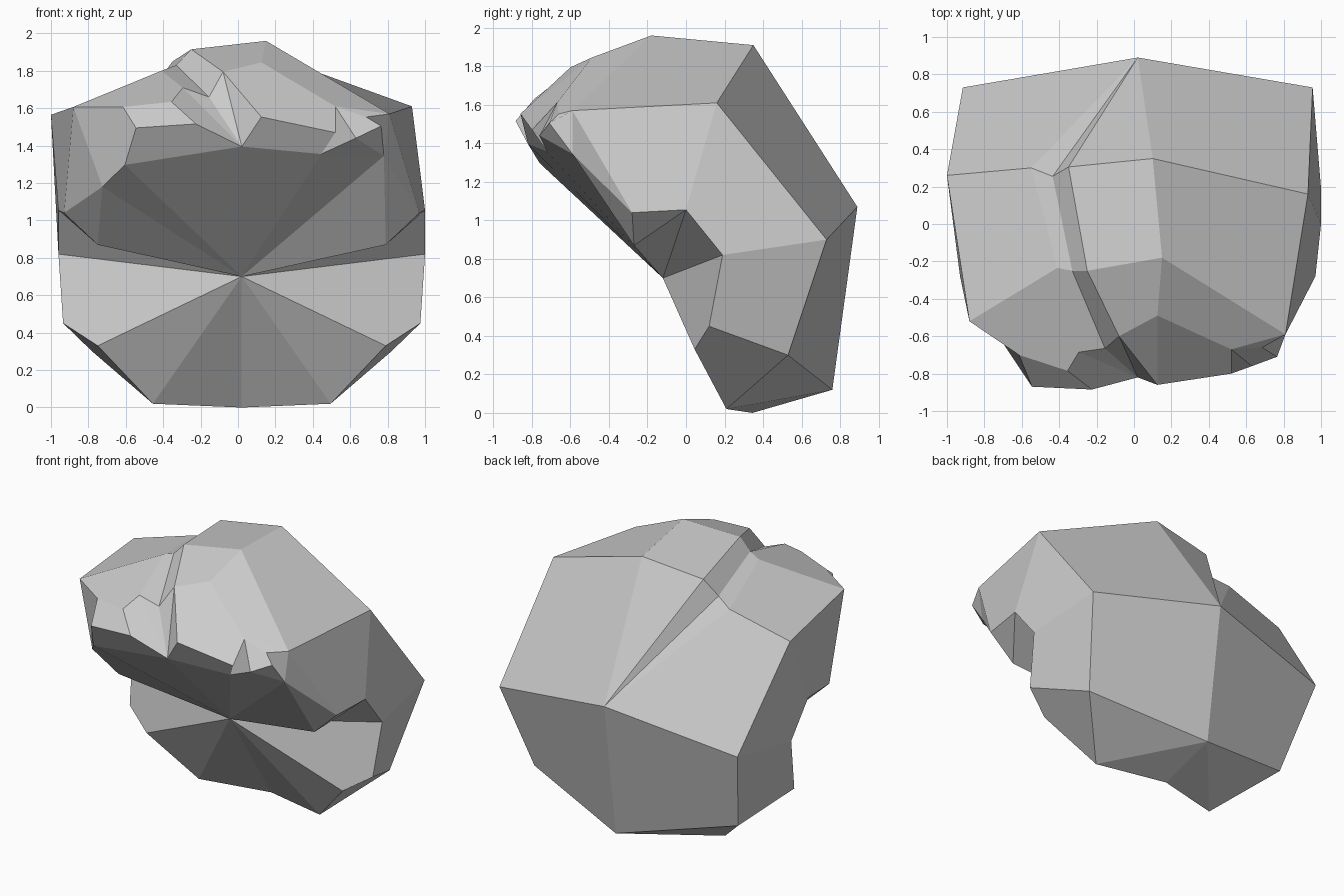
import bpy
import bmesh

default_cube = bpy.data.objects.get("Cube")
if default_cube:
    bpy.data.objects.remove(default_cube, do_unlink=True)

MIDDLE = 0.02
bm = bmesh.new()
points = {}


def point(name, x, y, z):
    points[name] = bm.verts.new((x, y, z))


def pair(name, half_width, y, z):
    """Add the same point on both sides of the middle."""
    point(name + ".L", MIDDLE + half_width, y, z)
    point(name + ".R", MIDDLE - half_width, y, z)


def panel(names, side=""):
    """Add a flat panel; names not found alone are taken from the given side."""
    corners = [points[n] if n in points else points[n + side] for n in names.split()]
    bm.faces.new(corners)


def fan(hub, rim, side=""):
    """Add triangles from a hub to each neighbouring pair on a rim."""
    rim = rim.split()
    for first, second in zip(rim, rim[1:]):
        panel(f"{hub} {first} {second}", side)


# Middle line
point("hub", MIDDLE, -0.12, 0.70)
point("chin", MIDDLE, 0.345, 0)
point("nape", MIDDLE, 0.76, 0.12)
point("back", MIDDLE, 0.89, 1.07)

# Mirrored side points
pair("side_back", 0.935, 0.73, 0.90)
pair("notch_top", 0.98, 0.0, 1.055)
pair("notch_low", 0.98, 0.19, 0.82)
pair("cheek", 0.955, 0.12, 0.45)
pair("jaw_front", 0.77, 0.045, 0.33)
pair("jaw_back", 0.80, 0.53, 0.30)
pair("base", 0.475, 0.21, 0.02)
pair("ear", 0.95, -0.28, 1.04)
pair("inner", 0.77, -0.27, 0.87)

# Uneven upper sides
point("shoulder.L", 0.93, 0.16, 1.61)
point("shoulder.R", -1.0, 0.26, 1.565)
point("temple.L", 0.81, -0.59, 1.57)
point("temple.R", -0.88, -0.52, 1.607)
point("corner.L", 0.78, -0.59, 1.345)
point("corner.R", -0.725, -0.60, 1.18)

# Crown and parting
point("crown_back", 0.10, 0.35, 1.91)
point("crown", 0.15, -0.18, 1.96)
point("ridge_back", -0.35, 0.305, 1.85)
point("ridge", -0.25, -0.25, 1.915)
point("ridge_front", -0.08, -0.60, 1.795)
point("part_back", -0.435, 0.255, 1.735)
point("part", -0.33, -0.25, 1.83)
point("part_front", -0.155, -0.665, 1.66)
point("low_back", -0.55, 0.30, 1.69)
point("low", -0.41, -0.235, 1.80)
point("low_front", -0.295, -0.685, 1.71)

# Fringe
point("brow", 0.125, -0.49, 1.845)
point("tip", 0.02, -0.82, 1.395)
point("lip", 0.125, -0.86, 1.553)
point("lip_end", 0.52, -0.80, 1.47)
point("lip_top", 0.52, -0.67, 1.61)
point("under", 0.445, -0.72, 1.355)
point("lock_top", 0.685, -0.66, 1.553)
point("lock_side", 0.765, -0.71, 1.505)
point("lock_tip", 0.63, -0.76, 1.44)
point("bang_top", -0.355, -0.785, 1.634)
point("bang_lip", -0.225, -0.885, 1.516)
point("bang_end", -0.545, -0.87, 1.495)
point("bang_side", -0.615, -0.70, 1.607)
point("bang_under", -0.605, -0.76, 1.297)

# Lower shell and sides, the same on both sides
for side in (".L", ".R"):
    fan("hub", "corner inner notch_top notch_low jaw_front base chin", side)
    fan("ear", "notch_top inner corner temple", side)
    for names in (
        "shoulder temple ear notch_top",
        "shoulder notch_top notch_low side_back",
        "notch_low cheek jaw_front",
        "jaw_front cheek jaw_back base",
        "side_back notch_low cheek jaw_back",
        "back side_back jaw_back nape",
        "base jaw_back nape",
        "base nape chin",
    ):
        panel(names, side)

# Back of the crown, gathered at the back point
fan("back", "crown_back ridge_back part_back low_back")
panel("back crown_back shoulder side_back", ".L")
panel("back low_back shoulder side_back", ".R")

# Crown, parting step and left-hand sweep
panel("crown_back crown temple shoulder", ".L")
panel("crown_back ridge_back ridge crown")
panel("ridge_back part_back part ridge")
panel("part_back low_back low part")
panel("low_back shoulder temple low", ".R")
panel("ridge ridge_front brow crown")
panel("ridge part part_front ridge_front")
panel("part low low_front part_front")

# Wide fringe
fan("ridge_front", "brow lip tip part_front")
panel("crown brow lip_top temple", ".L")
panel("brow lip lip_end lip_top")
panel("lip tip under lip_end")

# Small side lock
panel("lip_top lip_end under lock_tip")
panel("lip_top lock_tip lock_side lock_top")
panel("lip_top lock_top temple", ".L")
panel("lock_top lock_side corner temple", ".L")
fan("lock_tip", "lock_side corner under", ".L")

# Swept bang
panel("low temple bang_side bang_top low_front", ".R")
panel("bang_side bang_end bang_lip bang_top")
panel("low_front bang_top bang_lip tip")
panel("low_front tip part_front")
panel("bang_end bang_under tip bang_lip")
panel("temple corner bang_under bang_end bang_side", ".R")

# Underside of the fringe
fan("hub", "corner.R bang_under tip under corner.L")

bmesh.ops.recalc_face_normals(bm, faces=bm.faces[:])
mesh = bpy.data.meshes.new("hair_shell")
bm.to_mesh(mesh)
bm.free()

# Plain grey colour
grey = bpy.data.materials.new("plain_grey")
grey.use_nodes = True
colour = (0.6, 0.6, 0.6, 1)
grey.diffuse_color = colour
grey.node_tree.nodes["Principled BSDF"].inputs["Base Color"].default_value = colour
mesh.materials.append(grey)

hair = bpy.data.objects.new("hair_shell", mesh)
bpy.context.collection.objects.link(hair)
